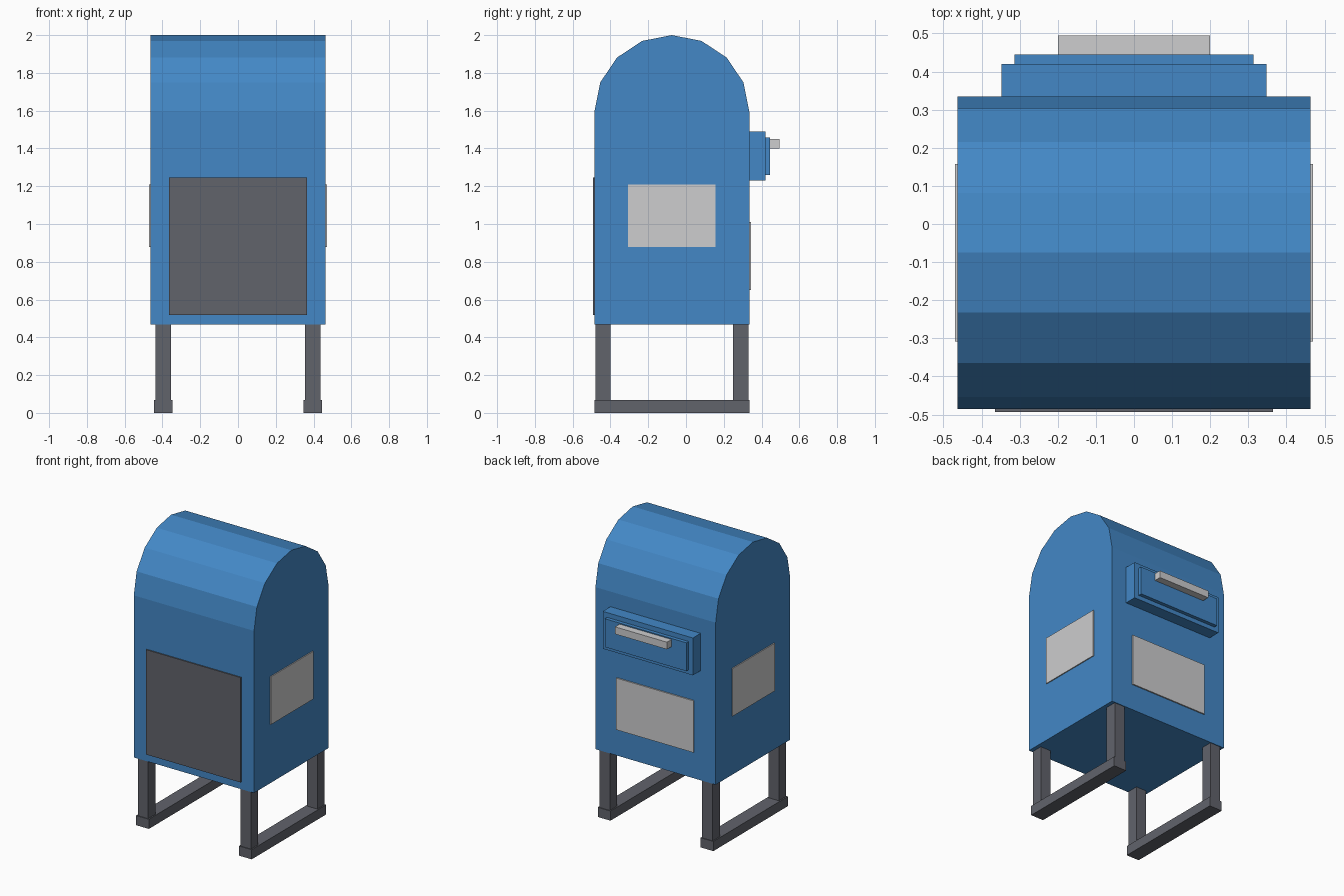
import bpy
import bmesh
from math import cos, sin, pi

cube = bpy.data.objects.get("Cube")
if cube:
    bpy.data.objects.remove(cube, do_unlink=True)


def material(name, color):
    mat = bpy.data.materials.new(name)
    mat.use_nodes = True
    mat.diffuse_color = (*color, 1)
    mat.node_tree.nodes["Principled BSDF"].inputs["Base Color"].default_value = (*color, 1)
    return mat


blue = material("blue_paint", (0.056, 0.245, 0.565))
light_grey = material("light_grey", (0.61, 0.61, 0.62))
dark_grey = material("dark_grey", (0.120, 0.125, 0.148))


def add_object(name, bm, mat):
    bmesh.ops.recalc_face_normals(bm, faces=bm.faces)
    mesh = bpy.data.meshes.new(name)
    bm.to_mesh(mesh)
    bm.free()
    mesh.materials.append(mat)
    obj = bpy.data.objects.new(name, mesh)
    bpy.context.collection.objects.link(obj)
    return obj


def box(name, xs, ys, zs, mat):
    """Box spanning the given (low, high) range on each axis."""
    bm = bmesh.new()
    bmesh.ops.create_cube(bm, size=1)
    for v in bm.verts:
        v.co = [r[0] if c < 0 else r[1] for c, r in zip(v.co, (xs, ys, zs))]
    return add_object(name, bm, mat)


# Body: arched side profile extruded across the width
HALF_W, FRONT, BACK, BOTTOM, SPRING, TOP = 0.463, -0.485, 0.335, 0.467, 1.595, 2.0
mid, radius = (FRONT + BACK) / 2, (BACK - FRONT) / 2
profile = [(FRONT, BOTTOM), (BACK, BOTTOM)]
profile += [(mid + radius * cos(i * pi / 8), SPRING + (TOP - SPRING) * sin(i * pi / 8))
            for i in range(9)]
bm = bmesh.new()
side = bm.faces.new([bm.verts.new((-HALF_W, y, z)) for y, z in profile])
extruded = bmesh.ops.extrude_face_region(bm, geom=[side], use_keep_orig=True)
for v in extruded["geom"]:
    if isinstance(v, bmesh.types.BMVert):
        v.co.x = HALF_W
add_object("body", bm, blue)

# Front door and back notice plate
box("front_door", (-0.365, 0.365), (-0.493, FRONT), (0.517, 1.247), dark_grey)
box("back_plate", (-0.297, 0.297), (BACK, 0.344), (0.65, 1.01), light_grey)

# Deposit hatch: frame, raised flap and pull handle
box("hatch_frame", (-0.347, 0.347), (BACK, 0.42), (1.23, 1.49), blue)
box("hatch_flap", (-0.314, 0.314), (0.42, 0.445), (1.26, 1.457), blue)
box("hatch_handle", (-0.2, 0.2), (0.445, 0.495), (1.40, 1.45), light_grey)

# Side plates, legs and floor rails, mirrored left and right
for label, s in (("left", 1), ("right", -1)):
    def span(inner, outer):
        return tuple(sorted((s * inner, s * outer)))

    box(label + "_side_plate", span(HALF_W, 0.47), (-0.308, 0.157), (0.877, 1.21), light_grey)
    box(label + "_rail", span(0.347, 0.445), (FRONT, BACK), (0, 0.067), dark_grey)
    for end, ys in (("front", (-0.48, -0.4)), ("back", (0.25, 0.33))):
        box(f"{label}_{end}_leg", span(0.356, 0.436), ys, (0.067, BOTTOM), dark_grey)
